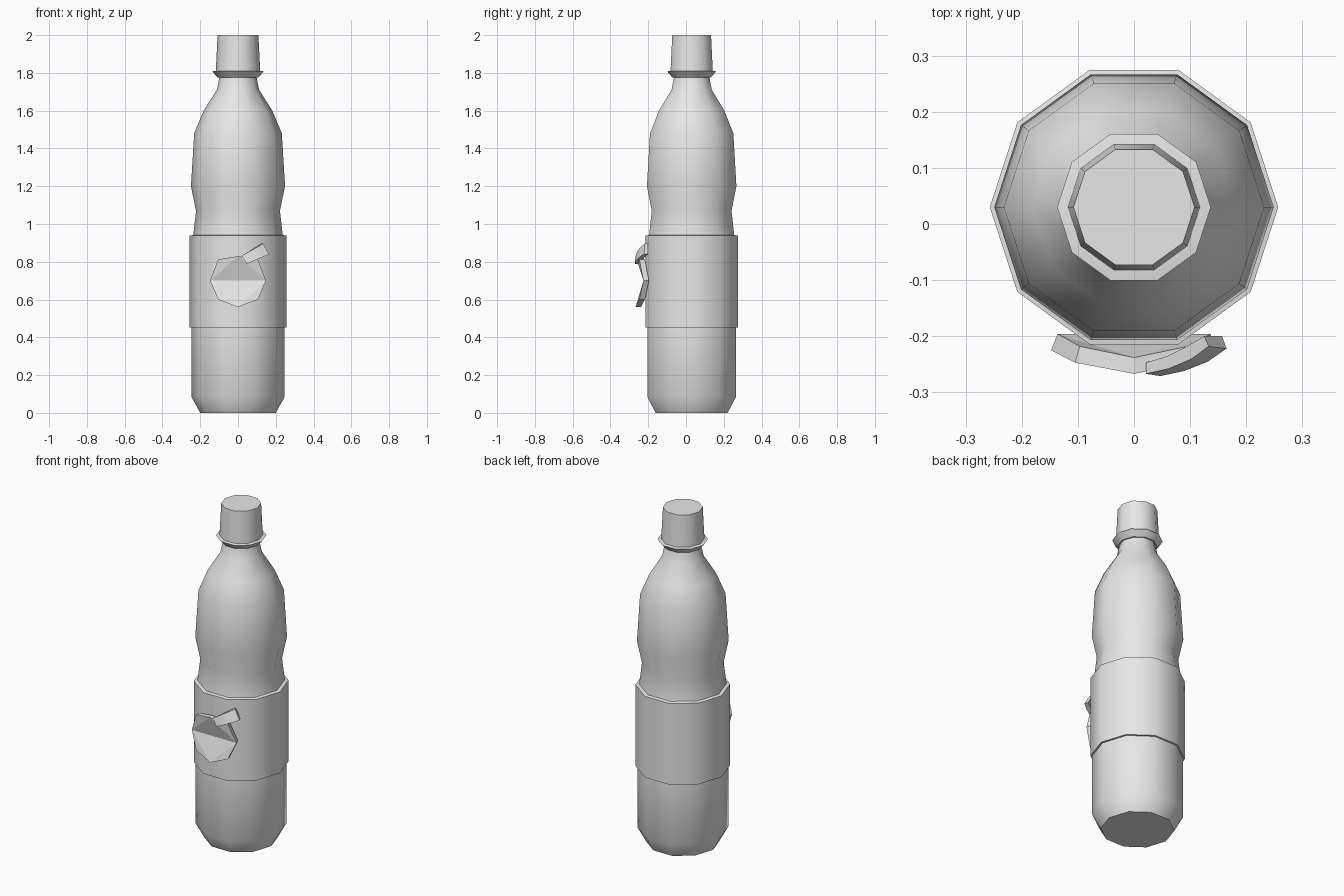
import bpy, bmesh, math

if "Cube" in bpy.data.objects:
    bpy.data.objects.remove(bpy.data.objects["Cube"])

SIDES = 10
AXIS_Y = 0.03          # bottle axis sits slightly behind the origin

grey = bpy.data.materials.new("plain_grey")
grey.diffuse_color = (0.8, 0.8, 0.8, 1)
grey.use_nodes = True
grey.node_tree.nodes["Principled BSDF"].inputs["Base Color"].default_value = grey.diffuse_color


def finish(name, bm, angle=50):
    """Turn a bmesh into an object, smooth with sharp edges above the angle."""
    bmesh.ops.recalc_face_normals(bm, faces=bm.faces)
    for f in bm.faces:
        f.smooth = True
    for e in bm.edges:
        e.smooth = len(e.link_faces) == 2 and e.calc_face_angle(0) < math.radians(angle)
    me = bpy.data.meshes.new(name)
    bm.to_mesh(me)
    bm.free()
    me.materials.append(grey)
    ob = bpy.data.objects.new(name, me)
    bpy.context.collection.objects.link(ob)
    return ob


def lathe(name, profile, closed=False, angle=50):
    """Revolve (radius, z) points; a closed profile makes a ring, else ends are capped."""
    bm = bmesh.new()
    rings = []
    for r, z in profile:
        rings.append([bm.verts.new((r * math.cos(math.tau * i / SIDES),
                                    AXIS_Y + r * math.sin(math.tau * i / SIDES), z))
                      for i in range(SIDES)])
    pairs = list(zip(rings, rings[1:]))
    if closed:
        pairs.append((rings[-1], rings[0]))
    else:
        bm.faces.new(rings[0][::-1])
        bm.faces.new(rings[-1])
    for a, b in pairs:
        for i in range(SIDES):
            j = (i + 1) % SIDES
            bm.faces.new((a[i], a[j], b[j], b[i]))
    return finish(name, bm, angle)


# Bottle body, with waist, shoulder and neck
lathe("bottle_body", [(0.20, 0), (0.247, 0.085), (0.247, 0.45), (0.243, 0.90),
                      (0.237, 0.94), (0.222, 1.07), (0.249, 1.20), (0.232, 1.48),
                      (0.182, 1.60), (0.112, 1.71), (0.098, 1.78)])
# Wrapped label
lathe("label", [(0.24, 0.45), (0.257, 0.452), (0.257, 0.938), (0.235, 0.942)], closed=True)
# Neck collar
lathe("neck_collar", [(0.095, 1.775), (0.107, 1.775), (0.137, 1.808), (0.112, 1.812)],
      angle=30)
# Cap
lathe("cap", [(0.118, 1.80), (0.108, 2.0)])

# Fruit emblem: an octagonal plate bent around the front of the label
outline = [(0.148, 0.70, -0.225), (0.105, 0.812, -0.247), (0, 0.83, -0.267),
           (-0.105, 0.812, -0.247), (-0.148, 0.70, -0.225), (-0.105, 0.60, -0.247),
           (0, 0.56, -0.267), (0.105, 0.60, -0.247)]
bm = bmesh.new()
front = [bm.verts.new((x, y, z)) for x, z, y in outline]
back = [bm.verts.new((x * 0.92, y + 0.029, z)) for x, z, y in outline]
for ring in (front, back):
    for tri in ((0, 2, 4), (0, 1, 2), (2, 3, 4), (0, 4, 6), (4, 5, 6), (6, 7, 0)):
        bm.faces.new([ring[i] for i in tri])
for i in range(8):
    j = (i + 1) % 8
    bm.faces.new((front[i], front[j], back[j], back[i]))
finish("fruit_emblem", bm, 5)

# Leaf: a tilted strip that follows the label curve
stations = [(0.0, -0.271, -0.247), (0.36, -0.262, -0.236),
            (0.72, -0.245, -0.217), (1.0, -0.222, -0.200)]
bm = bmesh.new()
sections = []
for t, yf, yb in stations:
    low = (0.047 + 0.118 * t, 0.788 + 0.052 * t)
    high = (0.021 + 0.112 * t, 0.832 + 0.064 * t)
    sections.append([bm.verts.new((p[0] - dx, y, p[1])) for p, y, dx in
                     ((low, yf, 0), (high, yf + 0.004, 0),
                      (high, yb, 0.008 * t), (low, yb, 0.008 * t))])
for a, b in zip(sections, sections[1:]):
    for i in range(4):
        j = (i + 1) % 4
        bm.faces.new((a[i], a[j], b[j], b[i]))
bm.faces.new(sections[0])
bm.faces.new(sections[-1])
finish("leaf", bm, 30)
